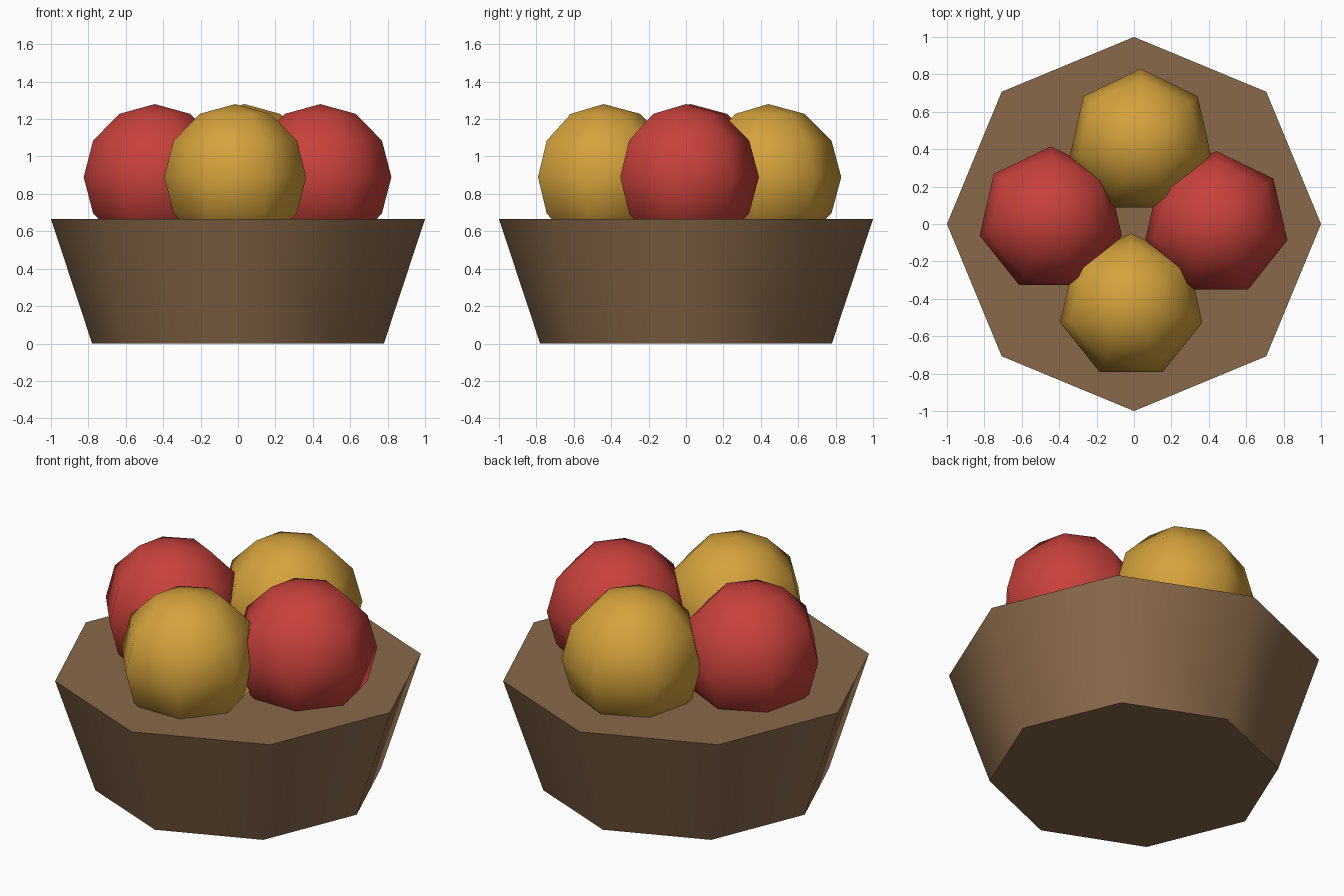
import bpy
import math

cube = bpy.data.objects.get("Cube")
if cube:
    bpy.data.objects.remove(cube, do_unlink=True)


def make_material(name, rgb):
    mat = bpy.data.materials.new(name)
    mat.use_nodes = True
    color = (*rgb, 1.0)
    mat.diffuse_color = color
    mat.node_tree.nodes["Principled BSDF"].inputs["Base Color"].default_value = color
    return mat


wood = make_material("brown wood", (0.25, 0.14, 0.068))
red = make_material("red fruit", (0.58, 0.053, 0.044))
yellow = make_material("golden fruit", (0.66, 0.36, 0.045))


def finish(name, mat):
    obj = bpy.context.object
    obj.name = name
    obj.data.name = name
    obj.data.materials.append(mat)
    bpy.ops.object.shade_smooth_by_angle(angle=math.radians(60))
    return obj


# Eight-sided bowl, wider at the rim, with a closed top
BOWL_HEIGHT = 0.666
bpy.ops.mesh.primitive_cone_add(
    vertices=8, radius1=0.78, radius2=1.0, depth=BOWL_HEIGHT,
    location=(0, 0, BOWL_HEIGHT / 2))
finish("bowl", wood)

# Four low-poly fruits resting in the bowl
FRUIT_RADIUS = 0.39
FRUIT_Z = 0.89
fruits = [
    ("front_fruit", -0.015, -0.44, yellow),
    ("back_fruit", 0.035, 0.44, yellow),
    ("left_fruit", 0.44, 0.0, red),
    ("right_fruit", -0.445, 0.025, red),
]
for name, x, y, mat in fruits:
    bpy.ops.mesh.primitive_uv_sphere_add(
        segments=7, ring_count=6, radius=FRUIT_RADIUS, location=(x, y, FRUIT_Z))
    finish(name, mat)
